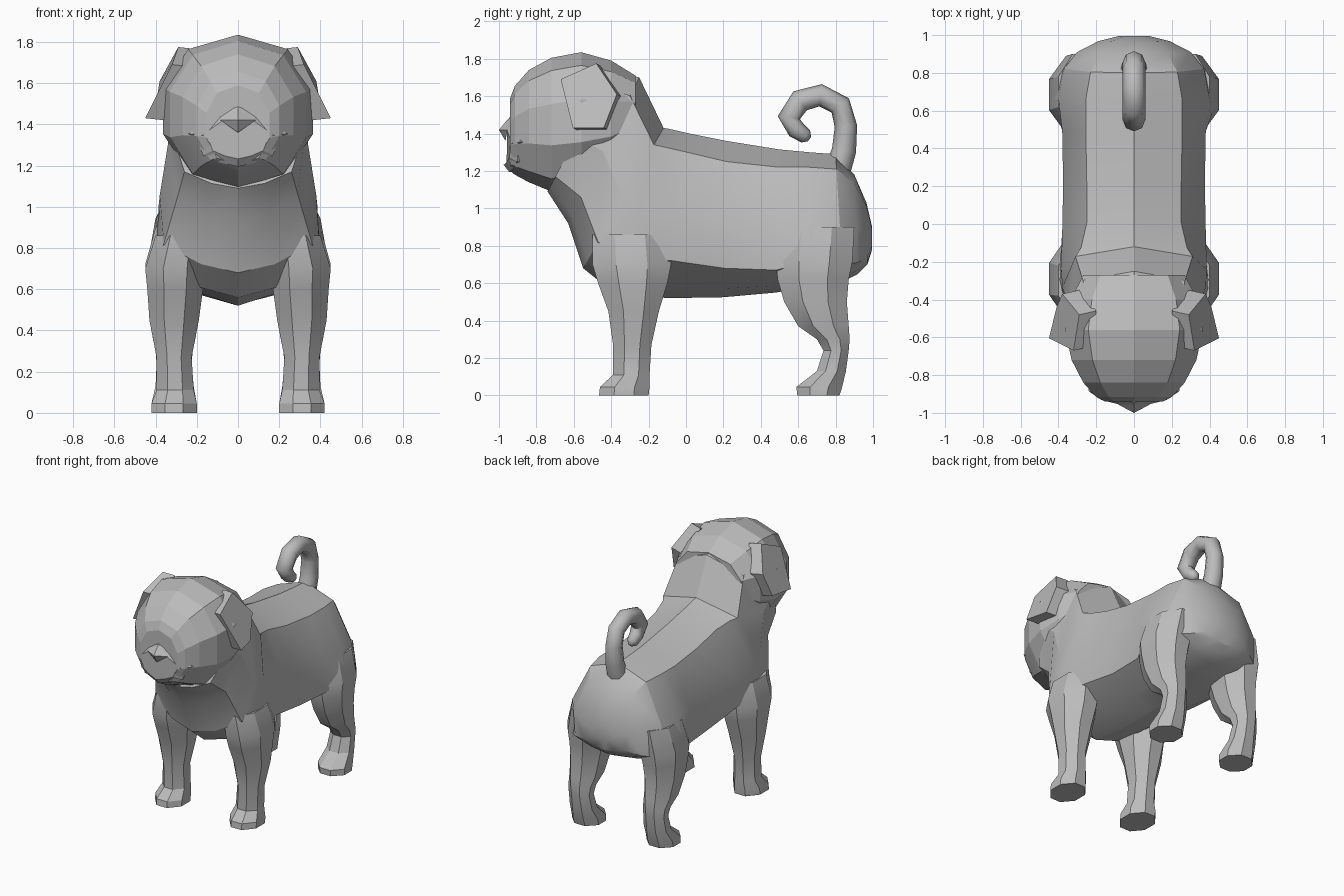
import bpy, bmesh, math

fur = bpy.data.materials.new("grey fur")
fur.diffuse_color = (0.5, 0.5, 0.5, 1)


def make(name, verts, faces, angle=25):
    me = bpy.data.meshes.new(name)
    me.from_pydata(verts, [], faces)
    bm = bmesh.new()
    bm.from_mesh(me)
    bmesh.ops.remove_doubles(bm, verts=bm.verts, dist=0.0005)
    bmesh.ops.recalc_face_normals(bm, faces=bm.faces)
    bm.to_mesh(me)
    bm.free()
    ob = bpy.data.objects.new(name, me)
    bpy.context.collection.objects.link(ob)
    me.materials.append(fur)
    bpy.ops.object.select_all(action='DESELECT')
    ob.select_set(True)
    bpy.context.view_layer.objects.active = ob
    bpy.ops.object.shade_smooth_by_angle(angle=math.radians(angle))
    return ob


def loft(name, rings, angle=25):
    n = len(rings[0])
    faces = [(r * n + i, r * n + (i + 1) % n, (r + 1) * n + (i + 1) % n, (r + 1) * n + i)
             for r in range(len(rings) - 1) for i in range(n)]
    faces += [tuple(range(n))[::-1], tuple(range((len(rings) - 1) * n, len(rings) * n))]
    return make(name, [v for r in rings for v in r], faces, angle)


def mirrored(half):
    """Closes a half ring whose first and last points lie on x = 0."""
    return half + [(-x, y, z) for x, y, z in half[-2:0:-1]]


# Body and neck: top y, top z, back edge z, bottom y, bottom z,
# half widths at back edge / flank / lower flank, lower flank z
body = [
    (-.40, 1.74, 1.66, -.74, 1.09, .24, .33, .26, 1.17),
    (-.25, 1.70, 1.60, -.63, .92, .27, .34, .29, 1.06),
    (-.12, 1.43, 1.34, -.55, .68, .31, .38, .36, .82),
    (-.09, 1.425, 1.33, -.40, .56, .28, .385, .40, .74),
    (.02, 1.40, 1.30, -.10, .52, .25, .38, .37, .72),
    (.22, 1.36, 1.25, .20, .525, .25, .375, .36, .68),
    (.50, 1.315, 1.22, .48, .55, .255, .38, .375, .67),
    (.66, 1.30, 1.22, .66, .58, .255, .40, .44, .72),
    (.80, 1.29, 1.21, .84, .61, .23, .37, .39, .70),
    (.90, 1.18, 1.13, .92, .65, .18, .30, .28, .71),
    (.965, 1.03, 1.01, .97, .70, .12, .19, .17, .74),
    (.995, .90, .89, .995, .78, .05, .08, .07, .80),
]
rings = []
for yt, zt, zr, yb, zb, xr, xm, xl, zl in body:
    zm = zl + (zr - zl) * .45
    half = [(0, zt), (xr, zr), (xm, zm), (xl, zl), (xl * .5, zb + (zl - zb) * .3), (0, zb)]
    rings.append(mirrored([(x, yb + (yt - yb) * (z - zb) / (zt - zb), z) for x, z in half]))
loft("body", rings)

# Head: y, top z, bottom z, half width
head = [(-.27, 1.71, 1.30, .28), (-.40, 1.79, 1.17, .35), (-.56, 1.835, 1.10, .38),
        (-.72, 1.805, 1.09, .345), (-.84, 1.74, 1.14, .28), (-.915, 1.655, 1.18, .21),
        (-.94, 1.59, 1.20, .16)]
rings = []
for y, zt, zb, w in head:
    half = []
    for i in range(6):
        a = math.pi * i / 5
        s, c = math.sin(a), math.cos(a)
        half.append((w * s ** .85 if 0 < i < 5 else 0, y, (zt + zb) / 2 + (zt - zb) / 2 * c))
    rings.append(mirrored(half))
loft("head", rings, 12)

# Muzzle: winged outline, set forward in the middle
outline = [(0, 1.485), (.10, 1.455), (.24, 1.355), (.20, 1.33), (.17, 1.25), (.09, 1.215), (0, 1.195)]
rings = []
for y, s in ((-.84, 1.0), (-.945, 1.0), (-.975, .72)):
    rings.append(mirrored([(x * s, y + abs(x) * s * .25, 1.33 + (z - 1.33) * s) for x, z in outline]))
loft("muzzle", rings, 10)

# Nose: low diamond pyramid
make("nose", [(0, -1.0, 1.42), (.085, -.955, 1.42), (0, -.955, 1.475), (-.085, -.955, 1.42),
              (0, -.965, 1.36)],
     [(0, 1, 2), (0, 2, 3), (0, 3, 4), (0, 4, 1), (1, 4, 3, 2)], 5)

# Folded ears
ear = [(.32, -.67, 1.69), (.29, -.48, 1.775), (.38, -.37, 1.61), (.41, -.44, 1.43), (.45, -.605, 1.43)]
for side, sx in (("left", 1), ("right", -1)):
    loft(side + "_ear", [[(sx * x, y, z) for x, y, z in ear],
                         [(sx * (x - .09), y + .02, z - .01) for x, y, z in ear]], 5)

# Legs: z, inner x, outer x, front y, back y
front_leg = [(0, .20, .42, -.465, -.20), (.045, .20, .42, -.46, -.195), (.11, .215, .395, -.39, -.195),
             (.27, .225, .395, -.39, -.185), (.45, .19, .43, -.415, -.145), (.60, .17, .44, -.47, -.10),
             (.70, .16, .45, -.50, -.08), (.86, .16, .40, -.50, -.10)]
hind_leg = [(0, .20, .42, .595, .82), (.045, .20, .42, .59, .835), (.13, .215, .40, .70, .855),
            (.24, .225, .395, .735, .87), (.30, .22, .40, .70, .875), (.37, .205, .415, .60, .87),
            (.50, .19, .43, .525, .86), (.62, .17, .44, .49, .87), (.72, .15, .45, .48, .89),
            (.90, .15, .40, .50, .90)]
for name, leg in (("front_leg", front_leg), ("hind_leg", hind_leg)):
    for side, sx in (("left", 1), ("right", -1)):
        rings = []
        for z, x0, x1, y0, y1 in leg:
            ring = []
            for u, v in ((.3, 0), (.7, 0), (1, .3), (1, .7), (.7, 1), (.3, 1), (0, .7), (0, .3)):
                ring.append((sx * (x0 + (x1 - x0) * u), y0 + (y1 - y0) * v, z))
            rings.append(ring)
        loft(side + "_" + name, rings)

# Curled tail: y, z, radius
tail = [(.81, 1.20, .07), (.845, 1.31, .065), (.855, 1.44, .06), (.825, 1.55, .06), (.72, 1.605, .06),
        (.61, 1.575, .062), (.55, 1.485, .06), (.59, 1.42, .05), (.64, 1.385, .04), (.66, 1.37, .015)]
rings = []
for k, (y, z, r) in enumerate(tail):
    a, b = tail[max(k - 1, 0)], tail[min(k + 1, len(tail) - 1)]
    d = math.hypot(b[0] - a[0], b[1] - a[1])
    ny, nz = -(b[1] - a[1]) / d, (b[0] - a[0]) / d
    rings.append([(r * math.cos(t), y + ny * r * math.sin(t), z + nz * r * math.sin(t))
                  for t in (math.tau * i / 8 for i in range(8))])
loft("tail", rings, 60)
